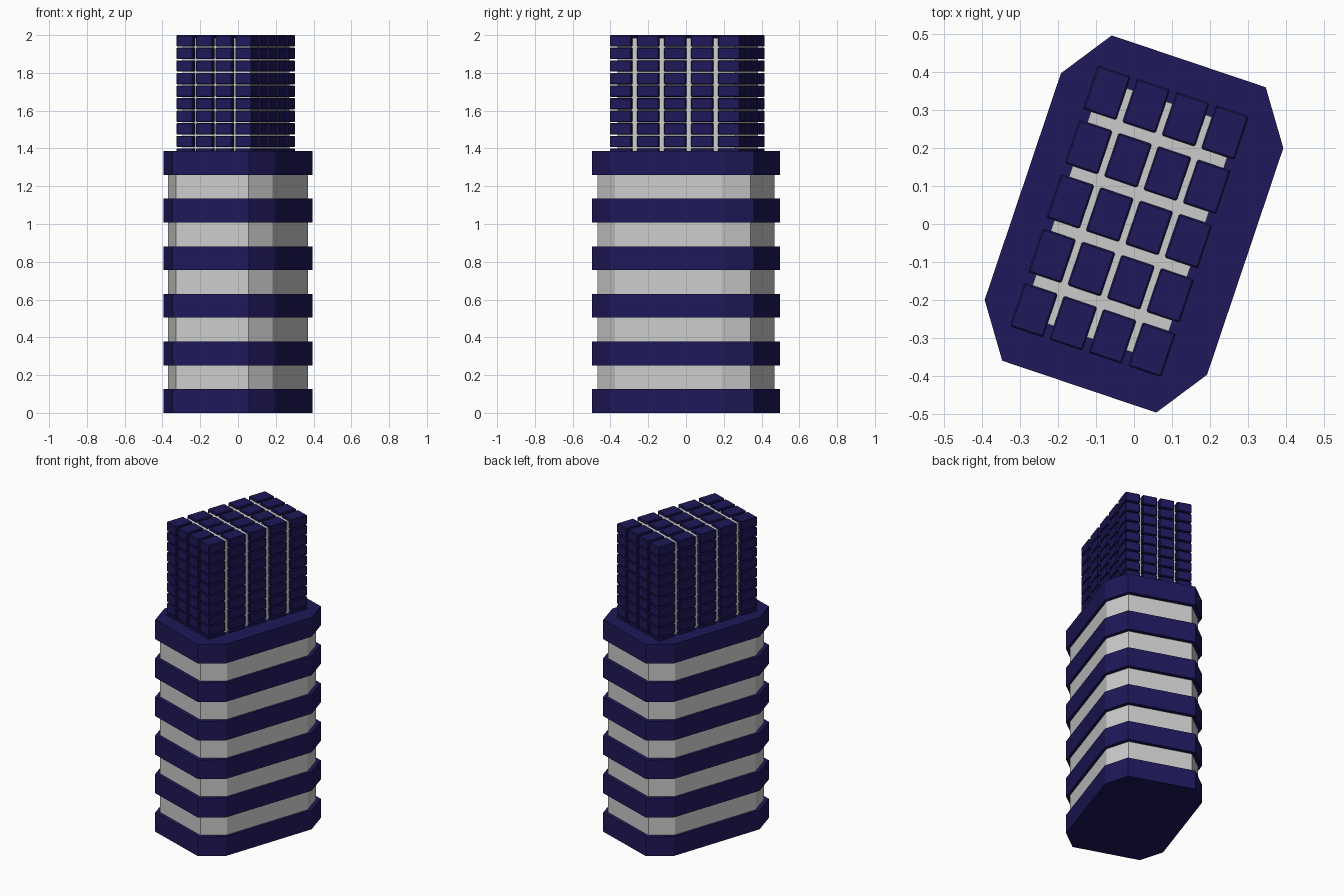
import bpy, bmesh, math

if "Cube" in bpy.data.objects:
    bpy.data.objects.remove(bpy.data.objects["Cube"])

TURN = math.radians(-18.6)   # whole building is turned about z

navy = bpy.data.materials.new("navy")
navy.diffuse_color = (0.013, 0.009, 0.1, 1)
navy.use_nodes = True
navy.node_tree.nodes["Principled BSDF"].inputs["Base Color"].default_value = navy.diffuse_color


def finish(name, bm, mat=None):
    bmesh.ops.recalc_face_normals(bm, faces=bm.faces)
    me = bpy.data.meshes.new(name)
    bm.to_mesh(me)
    bm.free()
    ob = bpy.data.objects.new(name, me)
    bpy.context.collection.objects.link(ob)
    ob.rotation_euler.z = TURN
    if mat:
        me.materials.append(mat)
    return ob


def octagon_prism(name, scale, z0, z1, mat=None):
    """Rectangle with cut corners, extruded from z0 to z1."""
    a, b, ca, cb = 0.309, 0.452, 0.095, 0.137
    quarter = [(a, b - cb), (a - ca, b)]
    pts = (quarter + [(-x, y) for x, y in reversed(quarter)]
           + [(-x, -y) for x, y in quarter]
           + [(x, -y) for x, y in reversed(quarter)])
    bm = bmesh.new()
    low = [bm.verts.new((x * scale, y * scale, z0)) for x, y in pts]
    high = [bm.verts.new((x * scale, y * scale, z1)) for x, y in pts]
    bm.faces.new(low)
    bm.faces.new(high)
    n = len(pts)
    for i in range(n):
        j = (i + 1) % n
        bm.faces.new((low[i], low[j], high[j], high[i]))
    return finish(name, bm, mat)


def box(name, lo, hi, mat=None):
    bm = bmesh.new()
    bmesh.ops.create_cube(bm, size=1)
    for v in bm.verts:
        v.co = [(l + h) / 2 + c * (h - l) for l, h, c in zip(lo, hi, v.co)]
    return finish(name, bm, mat)


# Lower body: grey core with six navy floor bands
octagon_prism("lower_core", 0.945, 0.03, 1.33)
for i in range(6):
    z = i * 0.252
    octagon_prism(f"floor_band_{i + 1}", 1.0, z, z + 0.126, navy)

# Upper body: grey core showing between the blocks
box("upper_core", (-0.202, -0.322, 1.33), (0.177, 0.333, 1.985))

# Upper cladding: one bevelled block repeated 4 x 5 x 10
PITCH = (0.1095, 0.151, 0.0666)
SIZE = (0.092, 0.121, 0.0606)
START = (-0.224, -0.3595, 2.0 - 9 * PITCH[2] - SIZE[2])
blocks = box("upper_blocks", START, [s + d for s, d in zip(START, SIZE)], navy)
bevel = blocks.modifiers.new("bevel", 'BEVEL')
bevel.width = 0.004
bevel.segments = 1
for axis, count in enumerate((4, 5, 10)):
    arr = blocks.modifiers.new(f"repeat_{'xyz'[axis]}", 'ARRAY')
    arr.count = count
    arr.use_relative_offset = False
    arr.use_constant_offset = True
    offset = [0, 0, 0]
    offset[axis] = PITCH[axis]
    arr.constant_offset_displace = offset
